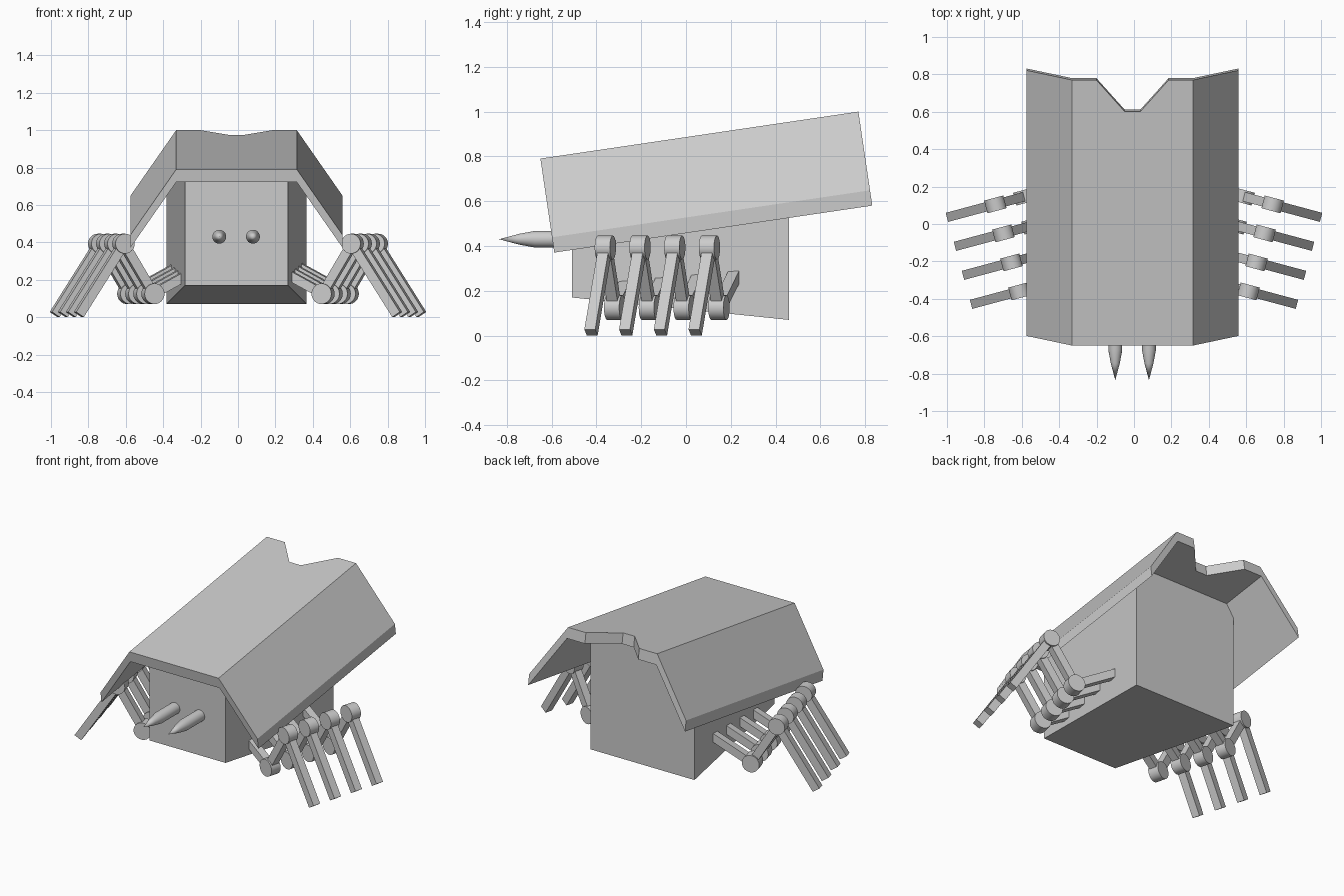
import bpy, bmesh, math
from mathutils import Matrix, Vector

if "Cube" in bpy.data.objects:
    bpy.data.objects.remove(bpy.data.objects["Cube"])

CX = -0.008  # slight sideways offset of hull parts


def finish(name, bm, smooth=False):
    bmesh.ops.recalc_face_normals(bm, faces=bm.faces[:])
    me = bpy.data.meshes.new(name)
    bm.to_mesh(me)
    bm.free()
    ob = bpy.data.objects.new(name, me)
    bpy.context.collection.objects.link(ob)
    if smooth:
        bpy.ops.object.select_all(action='DESELECT')
        ob.select_set(True)
        bpy.context.view_layer.objects.active = ob
        bpy.ops.object.shade_smooth_by_angle(angle=math.radians(35))
    return ob


def loft(bm, a, b):
    """Closed solid between two matching outlines."""
    va, vb = [bm.verts.new(p) for p in a], [bm.verts.new(p) for p in b]
    n = len(va)
    bm.faces.new(va)
    bm.faces.new(vb[::-1])
    for i in range(n):
        j = (i + 1) % n
        bm.faces.new((va[i], vb[i], vb[j], va[j]))


def symmetric(half):
    return half + [(-x, z) for x, z in reversed(half)]


# Body: tapered block whose top is buried in the roof shell
def section(y, half):
    return [(x + CX, y, z) for x, z in symmetric(half)]


bm = bmesh.new()
loft(bm, section(-0.51, [(0.275, 0.17), (0.275, 0.73), (0.26, 0.77)]),
     section(0.46, [(0.375, 0.07), (0.375, 0.84), (0.315, 0.92)]))
finish("body", bm)

# Roof shell: bent plate tilted upward toward the back
L = 1.435
tilt = Matrix.Translation((CX, -0.65, 0.79)) @ Matrix.Rotation(math.radians(8.4), 4, 'X')
half = [(0.3225, 0), (0.5675, -0.355), (0.5675, -0.424), (0.3225, -0.069)]
bm = bmesh.new()
for s in (1, -1):  # sloping sides
    loft(bm, [(s * x, 0, z) for x, z in half], [(s * x, L, z) for x, z in half])
top = [(-0.3225, 0), (0.3225, 0), (0.3225, L), (0.193, L), (0.042, L - 0.17),
       (-0.042, L - 0.17), (-0.193, L), (-0.3225, L)]  # flat top with rear notch
loft(bm, [(x, y, 0) for x, y in top], [(x, y, -0.069) for x, y in top])
# Weld the three panels and drop the internal walls
bmesh.ops.remove_doubles(bm, verts=bm.verts[:], dist=1e-4)
inner = [f for f in bm.faces
         if all(abs(abs(v.co.x) - 0.3225) < 1e-3 for v in f.verts) and abs(f.normal.x) > 0.9]
bmesh.ops.delete(bm, geom=inner, context='FACES_ONLY')
bm.transform(tilt)
finish("roof_shell", bm)

# Pointed prongs on the front
for side, name in ((-1, "left_prong"), (1, "right_prong")):
    bm = bmesh.new()
    prof = [(0, -0.48), (0.037, -0.48), (0.037, -0.675), (0.024, -0.745), (0, -0.835)]
    vs = [bm.verts.new((r, y, 0)) for r, y in prof]
    es = [bm.edges.new(p) for p in zip(vs, vs[1:])]
    bmesh.ops.spin(bm, geom=vs + es, cent=(0, 0, 0), axis=(0, 1, 0),
                   angle=2 * math.pi, steps=32)
    bmesh.ops.remove_doubles(bm, verts=bm.verts[:], dist=1e-4)
    bm.transform(Matrix.Translation((side * 0.09 - 0.01, 0, 0.43)))
    finish(name, bm, True)


# Leg pieces, built in the leg's own plane (x outward, z up)
def bar(bm, a, b, thick, wide):
    d = Vector((b[0] - a[0], 0, b[1] - a[1]))
    m = (Matrix.Translation(((a[0] + b[0]) / 2, 0, (a[1] + b[1]) / 2))
         @ Matrix.Rotation(math.atan2(-d.z, d.x), 4, 'Y')
         @ Matrix.Diagonal((d.length, wide, thick, 1)))
    bmesh.ops.create_cube(bm, size=1, matrix=m)


def joint(bm, p, r):
    m = Matrix.Translation((p[0], 0, p[1])) @ Matrix.Rotation(math.pi / 2, 4, 'X')
    bmesh.ops.create_cone(bm, cap_ends=True, segments=32, radius1=r, radius2=r,
                          depth=0.07, matrix=m)


YAW = math.radians(-15)
hip, knee, elbow, foot = (-0.31, 0.29), (0, 0.125), (0.163, 0.393), (0.41, 0.014)
for i in range(4):
    for side, label in ((1, "right"), (-1, "left")):
        bm = bmesh.new()
        bar(bm, hip, knee, 0.05, 0.05)
        bar(bm, knee, elbow, 0.05, 0.05)
        bar(bm, elbow, foot, 0.05, 0.05)
        joint(bm, knee, 0.055)
        joint(bm, elbow, 0.053)
        bm.transform(Matrix.Translation((0.455 + 0.043 * i, -0.318 + 0.155 * i, 0))
                     @ Matrix.Rotation(YAW, 4, 'Z'))
        if side < 0:
            bm.transform(Matrix.Diagonal((-1, 1, 1, 1)))
        finish(f"{label}_leg_{i + 1}", bm, True)
